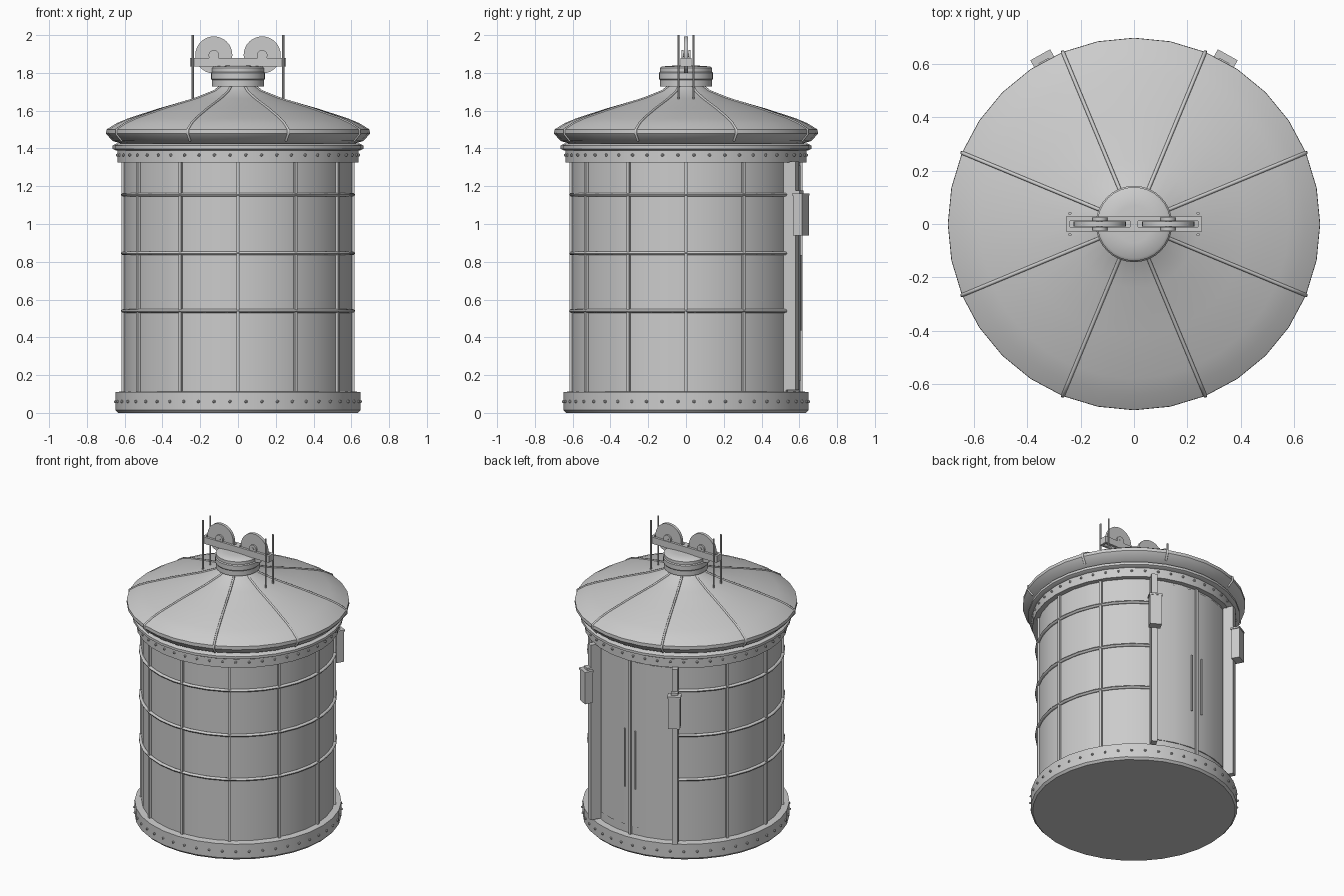
import bpy, bmesh
from math import sin, cos, pi, radians
from mathutils import Matrix, Vector

if "Cube" in bpy.data.objects:
    bpy.data.objects.remove(bpy.data.objects["Cube"])


def finish(bm, name, angle=35):
    bmesh.ops.recalc_face_normals(bm, faces=bm.faces)
    me = bpy.data.meshes.new(name)
    bm.to_mesh(me)
    bm.free()
    ob = bpy.data.objects.new(name, me)
    bpy.context.collection.objects.link(ob)
    bpy.ops.object.select_all(action='DESELECT')
    ob.select_set(True)
    bpy.context.view_layer.objects.active = ob
    bpy.ops.object.shade_smooth_by_angle(angle=radians(angle))
    return ob


def lathe(name, profile, a0=0, a1=360, n=32, closed=False, angle=35):
    """Revolve (radius, z) points about z; closed joins the profile into a loop."""
    bm = bmesh.new()
    full = a1 - a0 == 360
    rings = []
    for i in range(n if full else n + 1):
        a = radians(a0 + (a1 - a0) * i / n)
        rings.append([bm.verts.new((r * cos(a), r * sin(a), z)) for r, z in profile])
    m = len(profile)
    for i in range(n):
        A, B = rings[i], rings[(i + 1) % len(rings)]
        for j in range(m if closed else m - 1):
            k = (j + 1) % m
            bm.faces.new((A[j], B[j], B[k], A[k]))
    if closed and not full:
        bm.faces.new(rings[0])
        bm.faces.new(rings[-1])
    bmesh.ops.remove_doubles(bm, verts=bm.verts, dist=1e-5)
    return finish(bm, name, angle)


def add_box(bm, size, loc, rot=0):
    """Box placed at loc, then turned about the z axis of the tank."""
    M = Matrix.Rotation(radians(rot), 4, 'Z') @ Matrix.Translation(loc) @ Matrix.Diagonal((*size, 1))
    bmesh.ops.create_cube(bm, size=1, matrix=M)


def add_cyl(bm, r, depth, loc, along='Z', n=8):
    R = Matrix.Rotation(pi / 2, 4, 'X') if along == 'Y' else Matrix()
    bmesh.ops.create_cone(bm, cap_ends=True, segments=n, radius1=r, radius2=r, depth=depth,
                          matrix=Matrix.Translation(loc) @ R)


# Tank wall and the bands at its ends
lathe("tank_wall", [(0.605, 0.05), (0.605, 1.4)])
lathe("base_band", [(0, 0), (0.635, 0), (0.648, 0.014), (0.648, 0.11), (0.6, 0.115)])
lathe("top_band", [(0.6, 1.325), (0.638, 1.325), (0.638, 1.39), (0.6, 1.39)])
lathe("eave_ring", [(0.6, 1.388), (0.645, 1.388), (0.664, 1.398), (0.664, 1.415),
                    (0.645, 1.425), (0.6, 1.425)])

# Rivets around both bands
bm = bmesh.new()
for z, r in ((0.06, 0.65), (1.365, 0.64)):
    for i in range(48):
        a = radians(7.5 * (i + 0.5))
        bmesh.ops.create_icosphere(bm, subdivisions=1, radius=0.009,
                                   matrix=Matrix.Translation((r * cos(a), r * sin(a), z)))
finish(bm, "rivets")

# Vertical ribs, with the two at the rails included
bm = bmesh.new()
for i in range(12):
    add_box(bm, (0.03, 0.018, 1.23), (0.602, 0, 0.72), 30 * i)
finish(bm, "wall_ribs")

# Hoops, open at the back between the rails
for k, z in enumerate((0.54, 0.845, 1.155)):
    sec = [(0.61 + 0.012 * cos(t * pi / 4), z + 0.01 * sin(t * pi / 4)) for t in range(8)]
    lathe(f"hoop_{k + 1}", sec, 120, 420, 27, closed=True, angle=50)

# Curved back door with its two pull rods
lathe("back_door", [(0.6, 0.17), (0.61, 0.17), (0.61, 1.31), (0.6, 1.31)], 64, 116, 5, closed=True)
bm = bmesh.new()
for s in (-1, 1):
    add_cyl(bm, 0.006, 0.4, (s * 0.04, 0.612, 0.635))
finish(bm, "door_rods")

# Back rails carrying boxes
for side, a in (("right", 61), ("left", 119)):
    bm = bmesh.new()
    add_box(bm, (0.07, 0.036, 1.21), (0.638, 0, 0.725), a)
    finish(bm, side + "_rail")
    bm = bmesh.new()
    add_box(bm, (0.055, 0.075, 0.21), (0.695, 0, 1.045), a)
    add_box(bm, (0.06, 0.085, 0.012), (0.695, 0, 1.156), a)
    add_box(bm, (0.03, 0.045, 0.02), (0.685, 0, 1.168), a)
    finish(bm, side + "_rail_box")

# Bell-shaped roof
roof = [(0.096, 1.76), (0.1, 1.728), (0.135, 1.703), (0.24, 1.664), (0.42, 1.612), (0.58, 1.56),
        (0.64, 1.535), (0.697, 1.5), (0.698, 1.478), (0.665, 1.44), (0.6, 1.42)]
lathe("roof", roof, angle=40)

# Eight roof ribs following the roof profile
cu = bpy.data.curves.new("roof_ribs", 'CURVE')
cu.dimensions = '3D'
cu.bevel_depth = 0.007
cu.bevel_resolution = 1
for i in range(8):
    a = radians(22.5 + 45 * i)
    sp = cu.splines.new('POLY')
    pts = roof[1:-1]
    sp.points.add(len(pts) - 1)
    for p, (r, z) in zip(sp.points, pts):
        p.co = (r * cos(a), r * sin(a), z, 1)
bpy.context.collection.objects.link(bpy.data.objects.new("roof_ribs", cu))

# Cap on the neck
lathe("neck_cap", [(0.09, 1.728), (0.138, 1.728), (0.138, 1.762), (0.143, 1.768), (0.143, 1.8),
                   (0.138, 1.806), (0.138, 1.826), (0.128, 1.834), (0.07, 1.838), (0, 1.84)])

# Pulley beam, wheels with bearings, and hanging rods
bm = bmesh.new()
for s in (-1, 1):
    add_box(bm, (0.51, 0.016, 0.046), (0, s * 0.02, 1.857))
add_box(bm, (0.03, 0.03, 0.046), (0, 0, 1.857))
for s in (-1, 1):
    add_box(bm, (0.015, 0.03, 0.046), (s * 0.2475, 0, 1.857))
finish(bm, "pulley_beam")
bm = bmesh.new()
for s in (-1, 1):
    add_cyl(bm, 0.098, 0.02, (s * 0.128, 0, 1.895), 'Y', 32)
finish(bm, "pulley_wheels")
bm = bmesh.new()
for s in (-1, 1):
    for t in (-1, 1):
        add_cyl(bm, 0.028, 0.012, (s * 0.128, t * 0.018, 1.893), 'Y', 16)
    add_cyl(bm, 0.01, 0.05, (s * 0.128, 0, 1.893), 'Y', 10)
finish(bm, "bearings")
bm = bmesh.new()
for sx in (-1, 1):
    for sy in (-1, 1):
        add_cyl(bm, 0.006, 0.34, (sx * 0.24, sy * 0.04, 1.83))
finish(bm, "hanging_rods")
